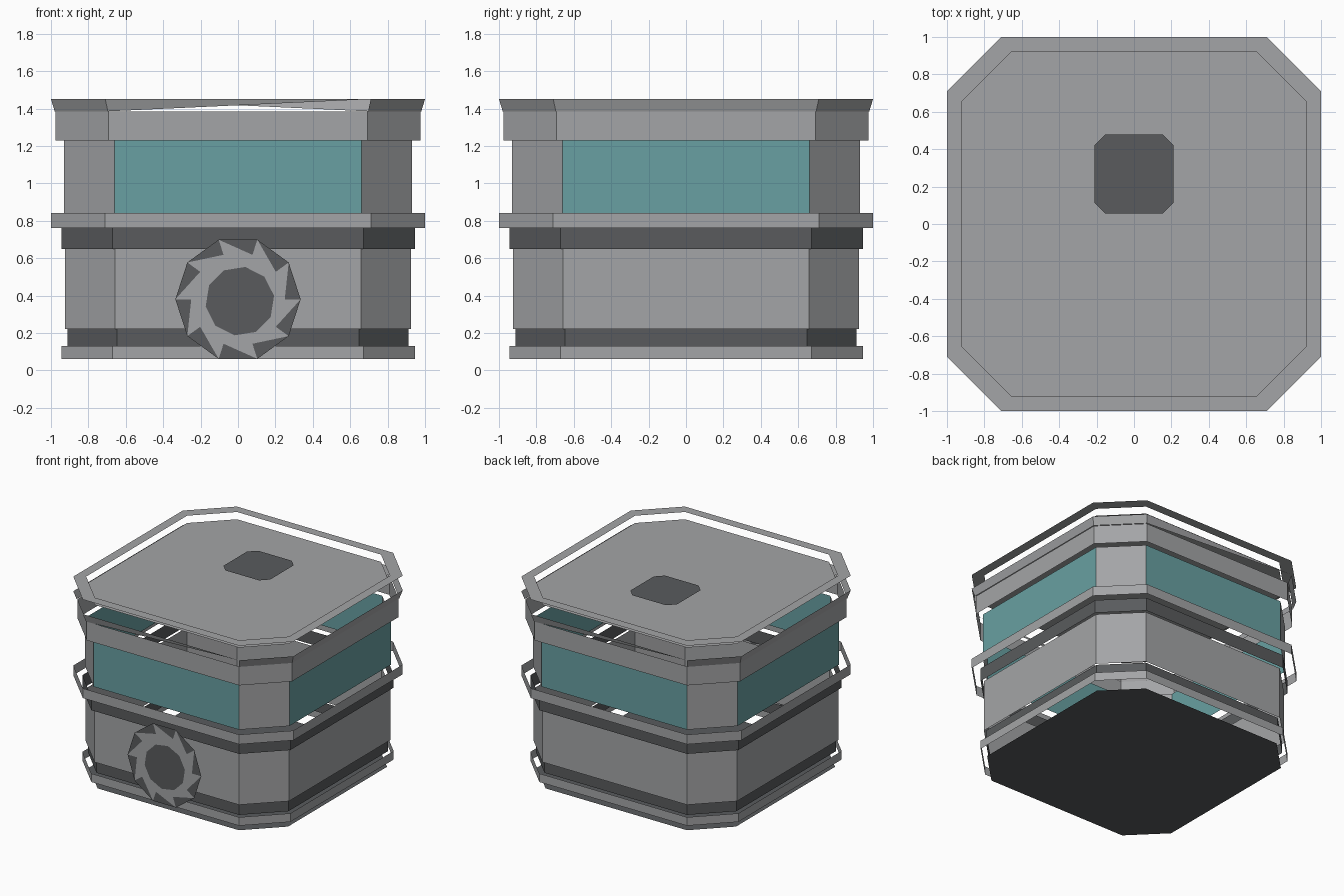
import bpy, bmesh, math
from mathutils import Vector

cube = bpy.data.objects.get("Cube")
if cube:
    bpy.data.objects.remove(cube, do_unlink=True)


def material(name, rgb):
    m = bpy.data.materials.new(name)
    m.use_nodes = True
    m.diffuse_color = (*rgb, 1)
    m.node_tree.nodes["Principled BSDF"].inputs["Base Color"].default_value = (*rgb, 1)
    return m


GREY = material("light grey", (0.37, 0.375, 0.385))
DARK = material("dark grey", (0.10, 0.105, 0.11))
TEAL = material("teal glass", (0.14, 0.35, 0.36))


def finish(name, bm, *mats):
    mesh = bpy.data.meshes.new(name)
    bm.normal_update()
    bm.to_mesh(mesh)
    bm.free()
    for m in mats:
        mesh.materials.append(m)
    obj = bpy.data.objects.new(name, mesh)
    bpy.context.collection.objects.link(obj)
    return obj


def octagon(half, z, cut=0.71, cx=0, cy=0):
    """Square with chamfered corners, starting with its front edge."""
    c = half * cut
    pts = [(-c, -half), (c, -half), (half, -c), (half, c),
           (c, half), (-c, half), (-half, c), (-half, -c)]
    return [Vector((cx + x, cy + y, z)) for x, y in pts]


def band(name, lower, upper, *mats, split=False, paint=False):
    """Open octagonal strip between two (half width, height) levels."""
    bm = bmesh.new()
    a = [bm.verts.new(p) for p in octagon(*lower)]
    b = [bm.verts.new(p) for p in octagon(*upper)]
    for i in range(8):
        j = (i + 1) % 8
        if split and i in (0, 4):
            bm.faces.new((a[i], b[j], b[i]))
        else:
            f = bm.faces.new((a[i], a[j], b[j], b[i]))
            if paint and i % 2 == 0:
                f.material_index = 1
    return finish(name, bm, *mats)


def plate(name, points, mat, flip=False):
    bm = bmesh.new()
    bm.faces.new([bm.verts.new(p) for p in (points[::-1] if flip else points)])
    return finish(name, bm, mat)


# Walls, stacked from the ground up
plate("floor", octagon(0.905, 0), DARK, flip=True)
band("base_skirt", (0.945, 0.06), (0.945, 0.13), GREY)
band("lower_trim", (0.912, 0.13), (0.912, 0.22), DARK)
band("lower_wall", (0.925, 0.22), (0.925, 0.65), GREY)
band("upper_trim", (0.945, 0.65), (0.945, 0.76), DARK)
band("ledge", (1, 0.76), (1, 0.84), GREY)
band("window_wall", (0.93, 0.84), (0.93, 1.23), GREY, TEAL, paint=True)
band("crown", (0.975, 1.23), (0.975, 1.385), GREY)
band("crown_flare", (0.98, 1.385), (1, 1.45), GREY, split=True)

# Roof: raised rim, plate with an inset border, and hatch
band("roof_rim", (1, 1.57), (0.922, 1.57), GREY)
band("roof_border", (0.922, 1.51), (0.828, 1.51), GREY)
plate("roof_plate", octagon(0.828, 1.51), GREY)
plate("roof_hatch", octagon(0.212, 1.555, 0.72, 0, 0.267), DARK)


# Round fan on the front
def polar(r, k, y, cx=0, cz=0.38):
    a = math.radians(36 * k)
    return Vector((cx + r * math.cos(a), y, cz + r * math.sin(a)))


SIDES = range(10)
bm = bmesh.new()
for k in SIDES:
    root, tip = polar(0.25, k, -0.955), polar(0.335, k + 1, -0.955)
    dark = [polar(0.335, k, -0.955), tip, root]
    light = [root, tip, polar(0.25, k + 1, -0.955)]
    for index, tri in ((1, dark), (0, light)):
        f = bm.faces.new([bm.verts.new(p) for p in reversed(tri)])
        f.material_index = index
bmesh.ops.remove_doubles(bm, verts=bm.verts, dist=0.0001)
bmesh.ops.recalc_face_normals(bm, faces=bm.faces)
if bm.faces[0].normal.y > 0:
    bmesh.ops.reverse_faces(bm, faces=bm.faces)
finish("fan_blades", bm, GREY, DARK)

plate("fan_backing", [polar(0.25, k, -0.955) for k in SIDES], GREY, flip=False)
plate("fan_ring", [polar(0.21, k, -0.96) for k in SIDES], GREY, flip=False)
plate("fan_hub", [polar(0.185, k + 0.25, -0.965, 0.01, 0.37) for k in SIDES], DARK, flip=False)
